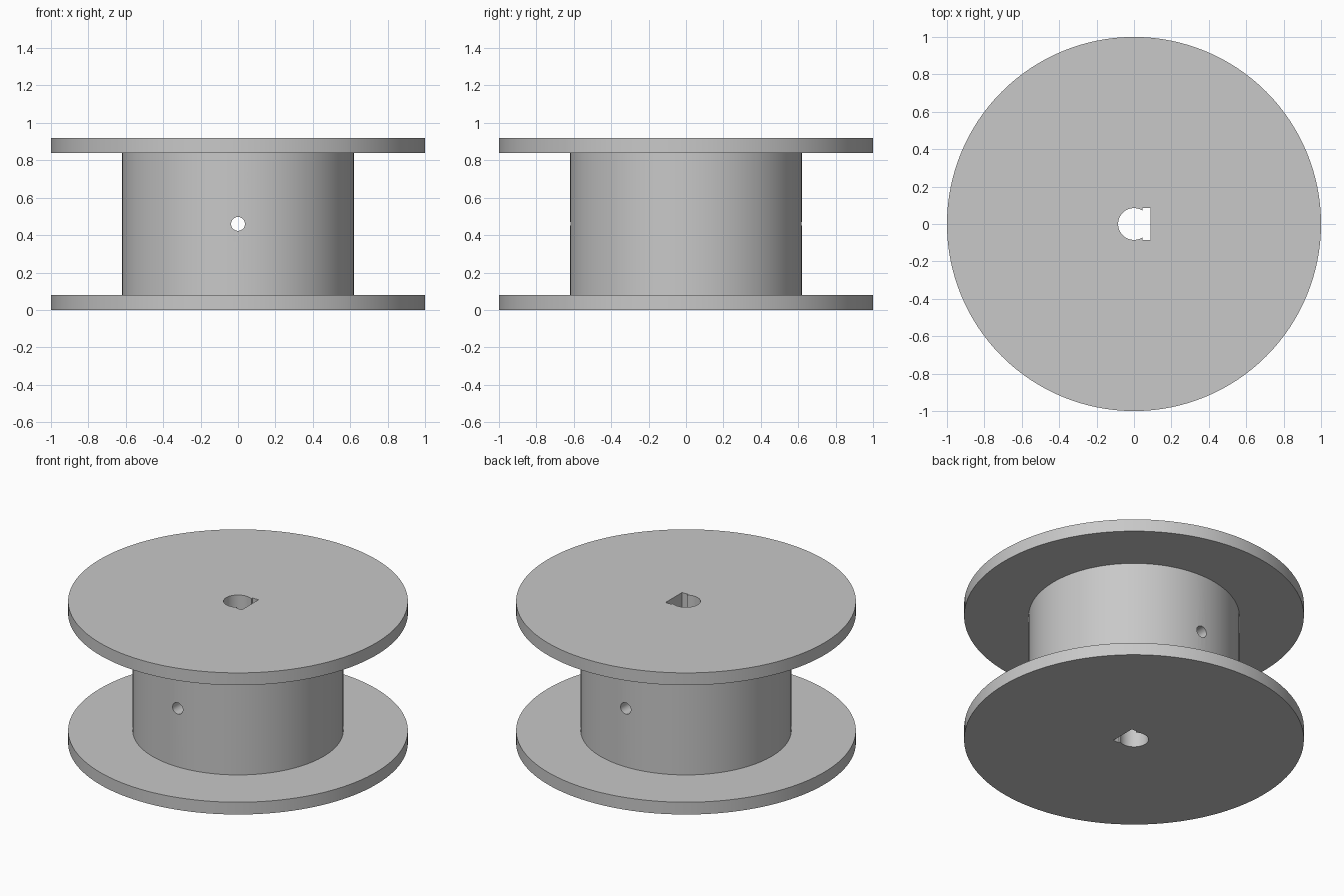
import bpy, bmesh
from math import pi, cos, sin, acos
from mathutils import Matrix

cube = bpy.data.objects.get("Cube")
if cube:
    bpy.data.objects.remove(cube, do_unlink=True)

HEIGHT, FLANGE = 0.92, 0.08
RIM_RADIUS, CORE_RADIUS = 1.0, 0.62
BORE_RADIUS, KEY_START = 0.085, 0.045
PIN_RADIUS = 0.037
SEGMENTS = 128


def add_object(name, bm):
    bmesh.ops.recalc_face_normals(bm, faces=bm.faces)
    mesh = bpy.data.meshes.new(name)
    bm.to_mesh(mesh)
    bm.free()
    obj = bpy.data.objects.new(name, mesh)
    bpy.context.collection.objects.link(obj)
    return obj


def lathe(name, profile):
    """Stack rings of (radius, height) and cap both ends."""
    bm = bmesh.new()
    rings = []
    for r, z in profile:
        angles = [2 * pi * i / SEGMENTS for i in range(SEGMENTS)]
        rings.append([bm.verts.new((r * cos(a), r * sin(a), z)) for a in angles])
    for low, high in zip(rings, rings[1:]):
        for i in range(SEGMENTS):
            j = (i + 1) % SEGMENTS
            bm.faces.new((low[i], low[j], high[j], high[i]))
    bm.faces.new(rings[0])
    bm.faces.new(rings[-1])
    return add_object(name, bm)


def cut(target, cutter):
    cutter.hide_render = True
    mod = target.modifiers.new("cut", "BOOLEAN")
    mod.operation = "DIFFERENCE"
    mod.solver = "EXACT"
    mod.object = cutter
    bpy.context.view_layer.objects.active = target
    bpy.ops.object.modifier_apply(modifier=mod.name)
    bpy.data.objects.remove(cutter, do_unlink=True)


# Spool body: two flanges joined by the core
spool = lathe("spool", [
    (RIM_RADIUS, 0), (RIM_RADIUS, FLANGE),
    (CORE_RADIUS, FLANGE), (CORE_RADIUS, HEIGHT - FLANGE),
    (RIM_RADIUS, HEIGHT - FLANGE), (RIM_RADIUS, HEIGHT)])

# Shaft bore: round with a squared side
start = acos(KEY_START / BORE_RADIUS)
steps = 40
outline = [(BORE_RADIUS * cos(a), BORE_RADIUS * sin(a))
           for a in (start + (2 * pi - 2 * start) * i / steps for i in range(steps + 1))]
outline += [(KEY_START, -BORE_RADIUS), (0.088, -BORE_RADIUS),
            (0.088, BORE_RADIUS), (KEY_START, BORE_RADIUS)]
bm = bmesh.new()
face = bm.faces.new([bm.verts.new((x, y, -0.1)) for x, y in outline])
sweep = bmesh.ops.extrude_face_region(bm, geom=[face], use_keep_orig=True)
top = [v for v in sweep["geom"] if isinstance(v, bmesh.types.BMVert)]
bmesh.ops.translate(bm, verts=top, vec=(0, 0, HEIGHT + 0.2))
cut(spool, add_object("bore_cutter", bm))

# Cord hole through the core, front to back
bm = bmesh.new()
bmesh.ops.create_cone(
    bm, cap_ends=True, segments=32, radius1=PIN_RADIUS, radius2=PIN_RADIUS, depth=1.6,
    matrix=Matrix.Translation((0, 0, HEIGHT / 2)) @ Matrix.Rotation(pi / 2, 4, "X"))
cut(spool, add_object("cord_hole_cutter", bm))

# Plain grey plastic
grey = bpy.data.materials.new("light_grey")
grey.use_nodes = True
colour = (0.58, 0.58, 0.58, 1)
grey.diffuse_color = colour
grey.node_tree.nodes["Principled BSDF"].inputs["Base Color"].default_value = colour
spool.data.materials.clear()
spool.data.materials.append(grey)
for poly in spool.data.polygons:
    poly.material_index = 0

bpy.ops.object.select_all(action="DESELECT")
spool.select_set(True)
bpy.context.view_layer.objects.active = spool
bpy.ops.object.shade_smooth_by_angle(angle=pi / 6)
